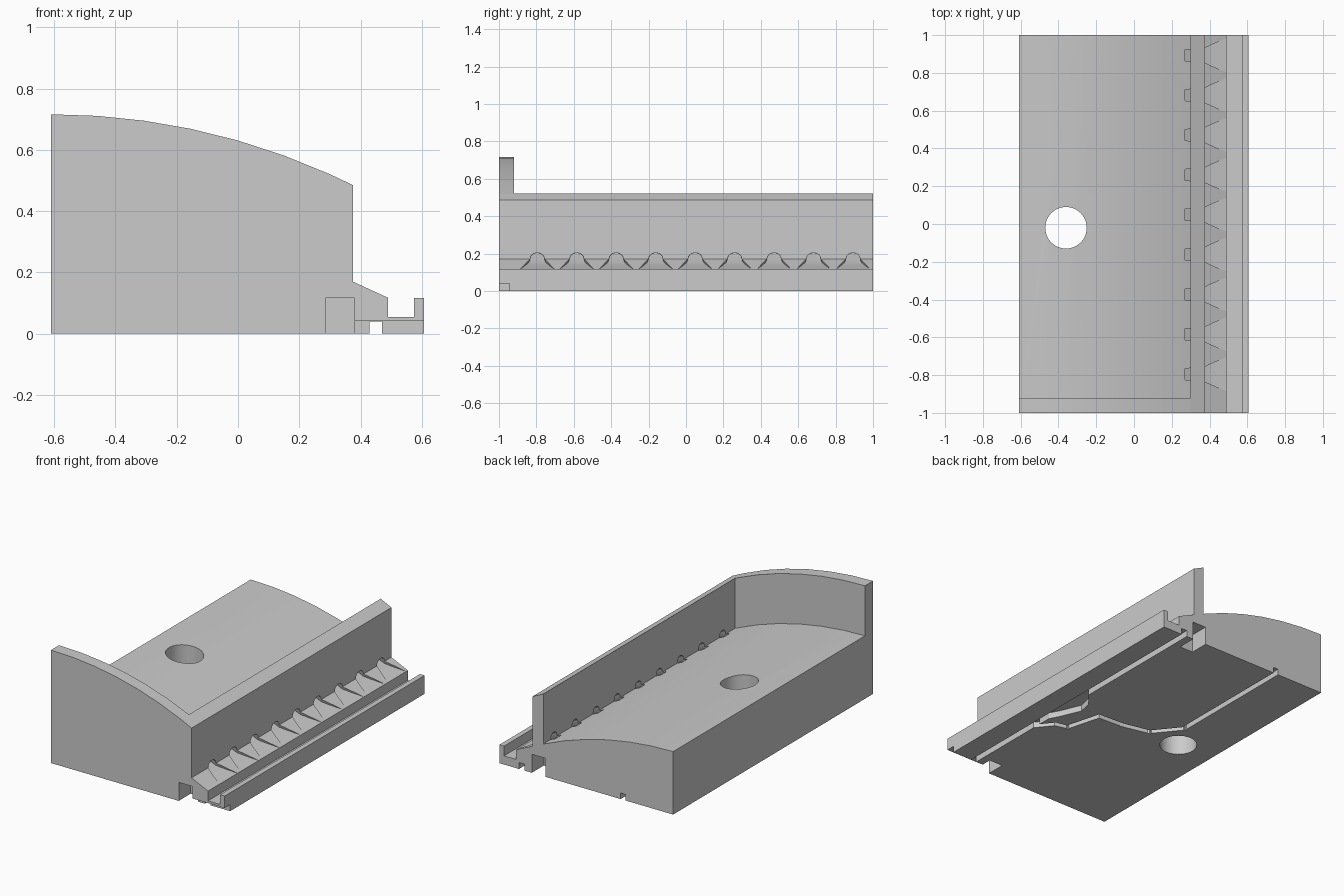
import bpy, bmesh, math
from mathutils import Matrix, Vector

cube = bpy.data.objects.get("Cube")
if cube:
    bpy.data.objects.remove(cube, do_unlink=True)

grey = bpy.data.materials.new("plain grey")
grey.use_nodes = True
grey.diffuse_color = (0.6, 0.6, 0.6, 1)
grey.node_tree.nodes["Principled BSDF"].inputs["Base Color"].default_value = (0.6, 0.6, 0.6, 1)

LEFT, WALL_IN, WALL_OUT = -0.61, 0.30, 0.375
RADIUS, TOP, DROP = 2.216, 0.716, 0.317


def finish(name, bm):
    bmesh.ops.recalc_face_normals(bm, faces=bm.faces)
    mesh = bpy.data.meshes.new(name)
    bm.to_mesh(mesh)
    bm.free()
    mesh.materials.append(grey)
    obj = bpy.data.objects.new(name, mesh)
    bpy.context.collection.objects.link(obj)
    return obj


def loft(name, sections):
    """Closed skin through rings that have equal point counts."""
    bm = bmesh.new()
    rings = [[bm.verts.new(p) for p in ring] for ring in sections]
    n = len(rings[0])
    for a, b in zip(rings, rings[1:]):
        for i in range(n):
            j = (i + 1) % n
            bm.faces.new((a[i], a[j], b[j], b[i]))
    bm.faces.new(rings[0])
    bm.faces.new(rings[-1])
    return finish(name, bm)


def prism_y(name, outline, y0, y1):
    return loft(name, [[(x, y, z) for x, z in outline] for y in (y0, y1)])


def prism_z(name, outline, z0, z1):
    return loft(name, [[(x, y, z) for x, y in outline] for z in (z0, z1)])


def box(name, x0, x1, y0, y1, z0, z1):
    return prism_z(name, [(x0, y0), (x1, y0), (x1, y1), (x0, y1)], z0, z1)


def cut(target, cutter):
    cutter.hide_render = True
    mod = target.modifiers.new("cut", "BOOLEAN")
    mod.operation, mod.solver, mod.object = "DIFFERENCE", "EXACT", cutter
    graph = bpy.context.evaluated_depsgraph_get()
    mesh = bpy.data.meshes.new_from_object(target.evaluated_get(graph))
    target.modifiers.clear()
    target.data = mesh
    bpy.data.objects.remove(cutter, do_unlink=True)


def arc_height(x):
    return TOP - RADIUS + math.sqrt(RADIUS ** 2 - (x - LEFT) ** 2)


def arc(x0, x1, drop=0.0, steps=6):
    xs = [x0 + (x1 - x0) * i / steps for i in range(steps + 1)]
    return [(x, arc_height(x) - drop) for x in xs]


# Curved bed, side wall, sloped ledge, gutter and rail in one section
section = [(LEFT, 0)] + arc(LEFT, WALL_IN, DROP) + [
    (WALL_IN, arc_height(WALL_IN)), (WALL_OUT, arc_height(WALL_OUT)),
    (WALL_OUT, 0.17), (0.49, 0.117), (0.49, 0.055), (0.575, 0.055),
    (0.575, 0.117), (0.607, 0.117), (0.607, 0)]
body = prism_y("curved_bed_and_rail", section, -1, 1)

# Front wall standing on the bed
front = prism_y("front_wall", arc(LEFT, WALL_IN) + arc(LEFT, WALL_IN, DROP)[::-1], -1, -0.92)

# Round hole through the bed
circle = [(-0.36 + 0.11 * math.cos(math.tau * i / 48),
           -0.02 + 0.11 * math.sin(math.tau * i / 48)) for i in range(48)]
cut(body, prism_z("hole_cutter", circle, -0.1, 1))


# Drain slots through the side wall, flaring over the ledge
def arch(x, y, half, low, high):
    shoulder = (high - low) * 0.45
    pts = [(-half, low)]
    for i in range(9):
        t = math.pi * (1 - i / 8)
        pts.append((half * 0.8 * math.cos(t),
                    low + shoulder + (high - low - shoulder) * math.sin(t)))
    pts.append((half, low))
    return [(x, y + dy, z) for dy, z in pts]


for i in range(9):
    y = -0.795 + 0.211 * i
    cut(body, loft("drain_cutter", [
        arch(0.27, y, 0.032, 0.207, 0.255), arch(0.37, y, 0.045, 0.152, 0.203),
        arch(0.41, y, 0.062, 0.138, 0.21), arch(0.495, y, 0.092, 0.1155, 0.22)]))

# End pockets and the front recess under the rail
for side in (-1, 1):
    y0, y1 = sorted((side * 0.88, side * 1.1))
    cut(body, box("pocket_cutter", 0.285, 0.38, y0, y1, -0.1, 0.117))
cut(body, box("recess_cutter", 0.379, 0.7, -1.1, -0.945, -0.1, 0.041))


# Cable grooves on the underside
def groove(points, width, depth):
    for a, b in zip(points, points[1:]):
        a, b = Vector(a), Vector(b)
        along = (b - a).normalized() * width * 0.45
        side = Vector((-along.y, along.x)).normalized() * width / 2
        a, b = a - along, b + along
        cut(body, prism_z("groove_cutter", [a - side, b - side, b + side, a + side], -0.1, depth))


groove([(0.45, -1.1), (0.45, 1.1)], 0.04, 0.04)
groove([(-0.26, 1.1), (-0.26, 0.15), (-0.13, -0.01), (0.04, -0.05), (0.22, -0.06),
        (0.28, -0.28), (0.36, -0.3), (0.44, -0.4)], 0.035, 0.038)
bulge = [(0.455, 0.12), (0.36, 0.01), (0.34, -0.08), (0.4, -0.22), (0.455, -0.32)]
cut(body, prism_z("bulge_cutter", bulge, -0.1, 0.039))

# Soft shading on the curves, sharp elsewhere
bpy.ops.object.select_all(action="DESELECT")
for obj in (body, front):
    obj.select_set(True)
bpy.context.view_layer.objects.active = body
bpy.ops.object.shade_smooth_by_angle(angle=math.radians(25))
